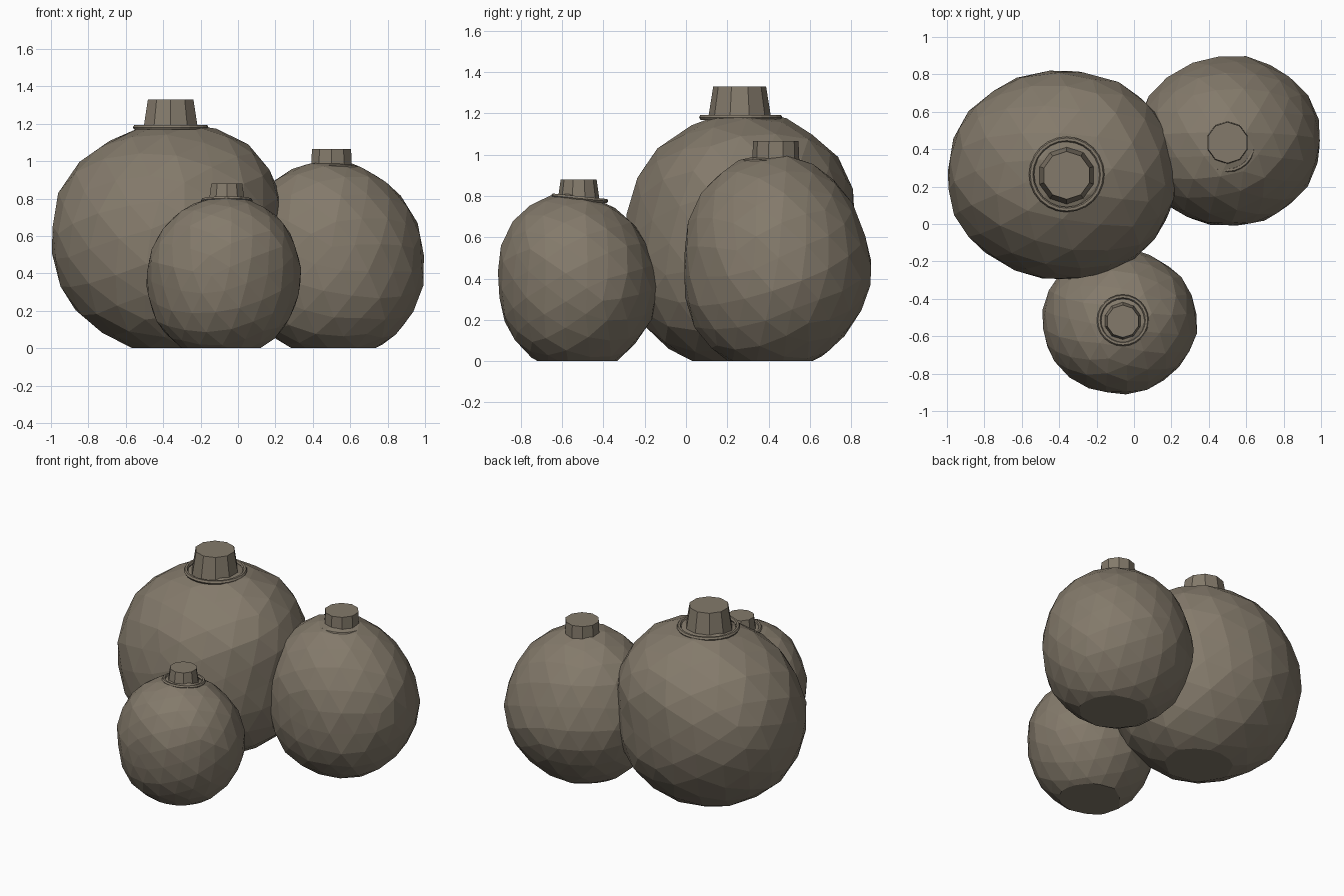
import bpy, bmesh, math, random
from mathutils import Euler, Vector

cube = bpy.data.objects.get("Cube")
if cube:
    bpy.data.objects.remove(cube, do_unlink=True)

# One stone-brown colour for everything
clay = bpy.data.materials.new("stone_brown")
clay.use_nodes = True
colour = (0.23, 0.195, 0.147, 1)
clay.diffuse_color = colour
bsdf = next(n for n in clay.node_tree.nodes if n.type == 'BSDF_PRINCIPLED')
bsdf.inputs["Base Color"].default_value = colour
bsdf.inputs["Roughness"].default_value = 0.9


def finish(bm, name):
    bmesh.ops.recalc_face_normals(bm, faces=bm.faces[:])
    mesh = bpy.data.meshes.new(name)
    bm.to_mesh(mesh)
    bm.free()
    mesh.materials.append(clay)
    obj = bpy.data.objects.new(name, mesh)
    bpy.context.scene.collection.objects.link(obj)
    return obj


def make_body(name, centre, radii, upper, lower, seed):
    """Faceted, slightly irregular globe cut flat on the ground. Each half
    has its own (height, x lean, y lean, bulge)."""
    rng = random.Random(seed)
    bm = bmesh.new()
    bmesh.ops.create_icosphere(bm, subdivisions=3, radius=1)
    turn = Euler([rng.uniform(0, 3) for _ in range(3)]).to_matrix()
    for v in bm.verts:
        v.co = turn @ v.co * rng.uniform(0.988, 1.012)
    # Fit the rough globe exactly to its size
    low = [min(v.co[i] for v in bm.verts) for i in range(3)]
    high = [max(v.co[i] for v in bm.verts) for i in range(3)]
    for v in bm.verts:
        x, y, z = [2 * (v.co[i] - low[i]) / (high[i] - low[i]) - 1 for i in range(3)]
        height, lean_x, lean_y, bulge = upper if z > 0 else lower
        swell = 1 + bulge * z ** 2 * (1 - z ** 2)
        v.co = Vector(centre) + Vector((x * radii[0] * swell + lean_x * abs(z),
                                        y * radii[1] * swell + lean_y * abs(z),
                                        z * height))
    bmesh.ops.bisect_plane(bm, geom=bm.verts[:] + bm.edges[:] + bm.faces[:],
                           plane_co=(0, 0, 0), plane_no=(0, 0, -1), clear_outer=True)
    bmesh.ops.holes_fill(bm, edges=[e for e in bm.edges if e.is_boundary])
    finish(bm, name)


def make_stem(name, centre, bottom, top, base_r, top_r):
    """Short ten-sided tapered plug."""
    bm = bmesh.new()
    bmesh.ops.create_cone(bm, cap_ends=True, segments=10, radius1=base_r,
                          radius2=top_r, depth=top - bottom)
    finish(bm, name).location = (*centre, (top + bottom) / 2)


def make_collar(name, centre, major, minor, tilt):
    """Thin ring half sunk into the globe around the stem."""
    bm = bmesh.new()
    steps, sides = 24, 6
    rings = []
    for i in range(steps):
        a = math.tau * i / steps
        ring = []
        for j in range(sides):
            b = math.tau * j / sides
            r = major + minor * math.cos(b)
            ring.append(bm.verts.new((r * math.cos(a), r * math.sin(a),
                                      minor * math.sin(b))))
        rings.append(ring)
    for i in range(steps):
        here, after = rings[i], rings[(i + 1) % steps]
        for j in range(sides):
            k = (j + 1) % sides
            bm.faces.new((here[j], after[j], after[k], here[k]))
    obj = finish(bm, name)
    obj.location = centre
    obj.rotation_euler.x = tilt


# Large globe at the back right
make_body("large_body", (-0.386, 0.262, 0.58), (0.615, 0.556),
          (0.622, 0.055, 0.03, 0.25), (0.622, 0.06, -0.03, 0.15), 3)
make_stem("large_stem", (-0.36, 0.26), 1.1, 1.33, 0.165, 0.128)
make_collar("large_collar", (-0.36, 0.265, 1.181), 0.188, 0.014, 0)

# Medium globe at the back left
make_body("medium_body", (0.5, 0.447, 0.45), (0.495, 0.452),
          (0.55, -0.02, -0.03, 0.03), (0.505, 0.01, -0.04, 0.05), 7)
make_stem("medium_stem", (0.5, 0.435), 0.9, 1.065, 0.117, 0.11)
make_collar("medium_collar", (0.5, 0.425, 0.962), 0.138, 0.012, -0.05)

# Small globe at the front
make_body("small_body", (-0.076, -0.517, 0.375), (0.412, 0.387),
          (0.437, 0.01, -0.05, 0.05), (0.435, -0.01, -0.02, 0.05), 11)
make_stem("small_stem", (-0.06, -0.52), 0.72, 0.88, 0.11, 0.087)
make_collar("small_collar", (-0.06, -0.515, 0.788), 0.127, 0.012, -0.1)
